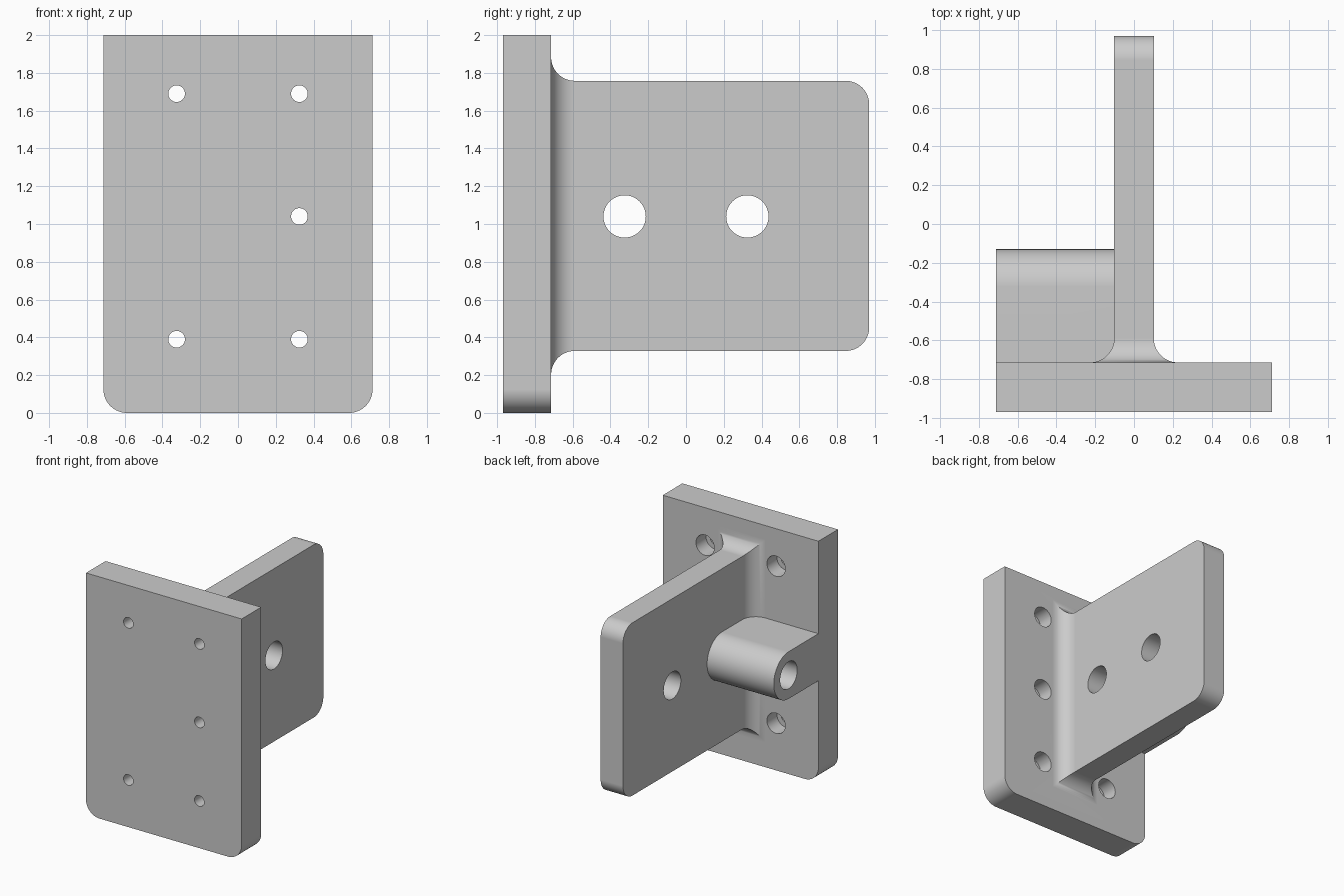
import bpy, bmesh
from math import sin, cos, pi, radians

cube = bpy.data.objects.get("Cube")
if cube:
    bpy.data.objects.remove(cube, do_unlink=True)

HALF_W, BACK, FRONT = 0.7125, 0.97, -0.97
PLATE_Y = -0.714          # rear face of the plate
R = 0.125                 # fillet and corner radius
MID_Z, PITCH_X, PITCH_Z = 1.04, 0.325, 0.65
WEB_HALF, WEB_LOW, WEB_HIGH = 0.102, 0.328, 1.758
STEPS = 14

grey = bpy.data.materials.new("grey metal")
grey.use_nodes = True
grey.diffuse_color = (0.6, 0.6, 0.6, 1)
grey.node_tree.nodes["Principled BSDF"].inputs["Base Color"].default_value = (0.6, 0.6, 0.6, 1)


def make_object(name, bm):
    bmesh.ops.recalc_face_normals(bm, faces=bm.faces)
    mesh = bpy.data.meshes.new(name)
    bm.to_mesh(mesh)
    bm.free()
    mesh.materials.append(grey)
    obj = bpy.data.objects.new(name, mesh)
    bpy.context.collection.objects.link(obj)
    return obj


def arc(cu, cv, r, start, end, steps=STEPS):
    angles = [radians(start + (end - start) * i / steps) for i in range(steps + 1)]
    return [(cu + r * cos(a), cv + r * sin(a)) for a in angles]


def prism(name, outline, axis, low, high):
    """Extrude an outline in (x, z) along y, or in (y, z) along x."""
    place = (lambda u, v, d: (u, d, v)) if axis == "y" else (lambda u, v, d: (d, u, v))
    bm = bmesh.new()
    face = bm.faces.new([bm.verts.new(place(u, v, low)) for u, v in outline])
    grown = bmesh.ops.extrude_face_region(bm, geom=[face])["geom"]
    verts = [g for g in grown if isinstance(g, bmesh.types.BMVert)]
    bmesh.ops.translate(bm, verts=verts, vec=place(0, 0, high - low))
    return make_object(name, bm)


def rod(name, u, v, r, axis, low, high):
    return prism(name, arc(u, v, r, 0, 360, 48)[:-1], axis, low, high)


def combine(target, other, operation):
    mod = target.modifiers.new("combine", "BOOLEAN")
    mod.operation, mod.solver, mod.object = operation, "EXACT", other
    bpy.ops.object.select_all(action="DESELECT")
    bpy.context.view_layer.objects.active = target
    target.select_set(True)
    bpy.ops.object.modifier_apply(modifier=mod.name)
    bpy.data.objects.remove(other, do_unlink=True)


# Mounting plate with rounded lower corners
outline = [(HALF_W, 2), (-HALF_W, 2)]
outline += arc(-HALF_W + R, R, R, 180, 270) + arc(HALF_W - R, R, R, 270, 360)
bracket = prism("mounting_bracket", outline, "y", FRONT, PLATE_Y)

# Web: rectangular sections along y, flared at the plate and rounded at the free end
sections = [(PLATE_Y - 0.1, R, R)]
for i in range(STEPS + 1):
    a = i / STEPS * pi / 2
    flare = R * (1 - sin(a))
    sections.append((PLATE_Y + R * (1 - cos(a)), flare, flare))
for i in range(STEPS + 1):
    a = i / STEPS * pi / 2
    sections.append((BACK - R + R * sin(a), 0, -R * (1 - cos(a))))
bm = bmesh.new()
rings = []
for y, side, end in sections:
    w, low, high = WEB_HALF + side, WEB_LOW - end, WEB_HIGH + end
    rings.append([bm.verts.new(p) for p in
                  ((-w, y, low), (w, y, low), (w, y, high), (-w, y, high))])
for a, b in zip(rings, rings[1:]):
    for i in range(4):
        j = (i + 1) % 4
        bm.faces.new((a[i], a[j], b[j], b[i]))
bm.faces.new(rings[0])
bm.faces.new(rings[-1])
combine(bracket, make_object("web", bm), "UNION")

# Round-ended boss on the right side of the web
BOSS_R = 0.195
outline = [(PLATE_Y - 0.1, MID_Z + BOSS_R), (PLATE_Y - 0.1, MID_Z - BOSS_R)]
outline += arc(-PITCH_X, MID_Z, BOSS_R, -90, 90, 2 * STEPS)
combine(bracket, prism("boss", outline, "x", -HALF_W, 0), "UNION")

# Two cross holes; the front one also runs through the boss
for y in (-PITCH_X, PITCH_X):
    combine(bracket, rod("cross_hole", y, MID_Z, 0.112, "x", -1, 1), "DIFFERENCE")

# Screw holes, counterbored from behind; none where the boss sits
for x in (-PITCH_X, PITCH_X):
    for row in (-1, 0, 1):
        if x < 0 and row == 0:
            continue
        z = MID_Z + row * PITCH_Z
        combine(bracket, rod("screw_hole", x, z, 0.044, "y", -1.1, -0.6), "DIFFERENCE")
        combine(bracket, rod("counterbore", x, z, 0.084, "y", -0.845, -0.6), "DIFFERENCE")

# Smooth the curved faces and keep the flats flat
bpy.ops.object.select_all(action="DESELECT")
bracket.select_set(True)
bpy.context.view_layer.objects.active = bracket
bpy.ops.object.shade_smooth_by_angle(angle=radians(30))
weighted = bracket.modifiers.new("flat_normals", "WEIGHTED_NORMAL")
weighted.keep_sharp = True
